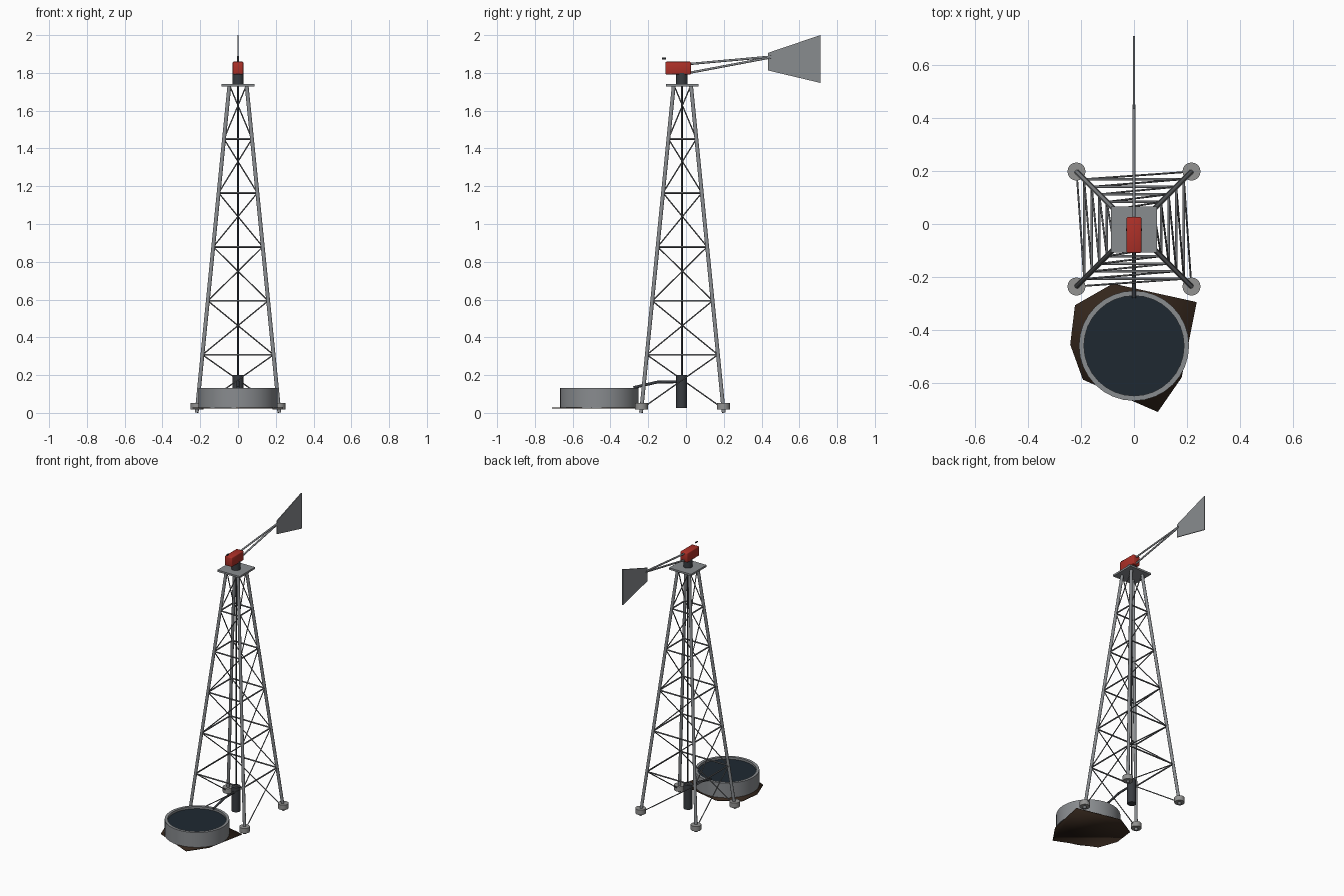
import bpy, bmesh, math
from mathutils import Vector

if "Cube" in bpy.data.objects:
    bpy.data.objects.remove(bpy.data.objects["Cube"])


def material(name, rgb):
    m = bpy.data.materials.new(name)
    m.diffuse_color = (*rgb, 1)
    m.use_nodes = True
    m.node_tree.nodes["Principled BSDF"].inputs["Base Color"].default_value = m.diffuse_color
    return m


STEEL = material("galvanised steel", (0.25, 0.262, 0.275))
BRACE = material("brace steel", (0.17, 0.177, 0.187))
DARK = material("dark iron", (0.04, 0.045, 0.052))
RED = material("red paint", (0.42, 0.03, 0.021))
CONCRETE = material("concrete", (0.29, 0.29, 0.285))
WATER = material("dark water", (0.013, 0.022, 0.031))
SOIL = material("damp soil", (0.035, 0.02, 0.012))

CY = -0.019                      # tower centre line
TOP = 1.736


def finish(bm, name, mat, smooth=0):
    bmesh.ops.recalc_face_normals(bm, faces=bm.faces)
    me = bpy.data.meshes.new(name)
    bm.to_mesh(me)
    bm.free()
    ob = bpy.data.objects.new(name, me)
    bpy.context.collection.objects.link(ob)
    me.materials.append(mat)
    if smooth:
        bpy.ops.object.select_all(action='DESELECT')
        ob.select_set(True)
        bpy.context.view_layer.objects.active = ob
        bpy.ops.object.shade_smooth_by_angle(angle=math.radians(smooth))
    return ob


def add_rod(bm, a, b, r, n):
    a, b = Vector(a), Vector(b)
    vs = bmesh.ops.create_cone(bm, cap_ends=True, segments=n, radius1=r, radius2=r,
                               depth=(b - a).length)["verts"]
    rot = (b - a).to_track_quat('Z', 'Y')
    for v in vs:
        v.co = rot @ v.co + (a + b) / 2


def rods(name, pairs, r, mat, n=12):
    bm = bmesh.new()
    for a, b in pairs:
        add_rod(bm, a, b, r, n)
    return finish(bm, name, mat, 65)


def box(name, lo, hi, mat, bevel=0):
    bm = bmesh.new()
    bmesh.ops.create_cube(bm, size=1)
    for v in bm.verts:
        v.co = [(l + h) / 2 + c * (h - l) for c, l, h in zip(v.co, lo, hi)]
    if bevel:
        bmesh.ops.bevel(bm, geom=bm.edges[:], offset=bevel, segments=2, profile=0.5,
                        affect='EDGES')
    return finish(bm, name, mat, 50 if bevel else 0)


def prism(name, pts, offset, mat, smooth=0):
    bm = bmesh.new()
    f = bm.faces.new([bm.verts.new(p) for p in pts])
    ext = bmesh.ops.extrude_face_region(bm, geom=[f], use_keep_orig=True)["geom"]
    for v in ext:
        if isinstance(v, bmesh.types.BMVert):
            v.co += Vector(offset)
    return finish(bm, name, mat, smooth)


def lathe(name, profile, centre, mat, n=32):
    bm = bmesh.new()
    rings = [[bm.verts.new((centre[0] + r * math.cos(2 * math.pi * i / n),
                            centre[1] + r * math.sin(2 * math.pi * i / n), z))
              for i in range(n)] for r, z in profile]
    for a, b in zip(rings, rings[1:]):
        for i in range(n):
            j = (i + 1) % n
            bm.faces.new((a[i], a[j], b[j], b[i]))
    bm.faces.new(rings[0])
    bm.faces.new(rings[-1])
    return finish(bm, name, mat, 30)


def corner(i, z):
    h = 0.219 - 0.1 * z          # half width of the tapering tower
    sx, sy = [(1, -1), (1, 1), (-1, 1), (-1, -1)][i % 4]
    return Vector((sx * h, CY + sy * h, z))


# Tower legs and footings
rods("tower_legs", [(corner(i, 0.002), corner(i, TOP)) for i in range(4)], 0.0105, STEEL)
rods("footings", [(corner(i, 0.018), corner(i, 0.018) + Vector((0, 0, 0.035)))
                  for i in range(4)], 0.034, CONCRETE, 20)

# Horizontal rings, and one diagonal per panel winding around the tower
levels = [0.022 + 0.2857 * k for k in range(7)]
rods("ring_braces", [(corner(i, z), corner(i + 1, z)) for z in levels[1:-1] for i in range(4)],
     0.005, BRACE, 8)
rods("diagonal_braces", [(corner(i, a), corner(i + 1, b))
                         for a, b in zip(levels, levels[1:]) for i in range(4)],
     0.0035, BRACE, 8)

# Platform, turntable and gearbox
box("platform", (-0.087, CY - 0.088, 1.729), (0.087, CY + 0.086, 1.742), STEEL)
rods("turntable", [((0, CY - 0.003, 1.735), (0, CY - 0.003, 1.80))], 0.03, DARK, 20)
box("gearbox", (-0.028, -0.109, 1.792), (0.028, 0.026, 1.859), RED, 0.005)
rods("hub_pin", [((0, -0.127, 1.877), (0, -0.107, 1.877))], 0.005, DARK)

# Tail booms and vane
rods("tail_booms", [((0, 0.015, 1.847), (0, 0.45, 1.886)),
                    ((0, 0.015, 1.80), (0, 0.45, 1.882))], 0.006, STEEL)
prism("tail_vane", [(-0.003, 0.434, 1.813), (-0.003, 0.711, 1.747),
                    (-0.003, 0.711, 2.0), (-0.003, 0.434, 1.906)], (0.006, 0, 0), STEEL)

# Pump rod, pump barrel and outlet pipe
rods("pump_rod", [((0, CY - 0.003, 0.18), (0, CY - 0.003, 1.76))], 0.005, DARK)
rods("pump_barrel", [((0, CY - 0.004, 0.026), (0, CY - 0.004, 0.2))], 0.029, DARK, 20)
rods("outlet_pipe", [((0, -0.03, 0.165), (0, -0.15, 0.163)),
                     ((0, -0.148, 0.164), (0, -0.278, 0.134))], 0.0075, DARK)

# Water tank and the patch of soil under it
TANK = (0, -0.46)
lathe("tank_wall", [(0.208, 0.026), (0.208, 0.133), (0.189, 0.133), (0.189, 0.05)], TANK, STEEL)
lathe("tank_water", [(0.19, 0.107), (0.19, 0.118)], TANK, WATER)
patch = [(-0.08, -0.225), (0.237, -0.295), (0.18, -0.58), (0.09, -0.71),
         (-0.193, -0.588), (-0.241, -0.455), (-0.223, -0.307)]
prism("soil_patch", [(x, y, 0.022) for x, y in patch], (0, 0, 0.006), SOIL, 180)
